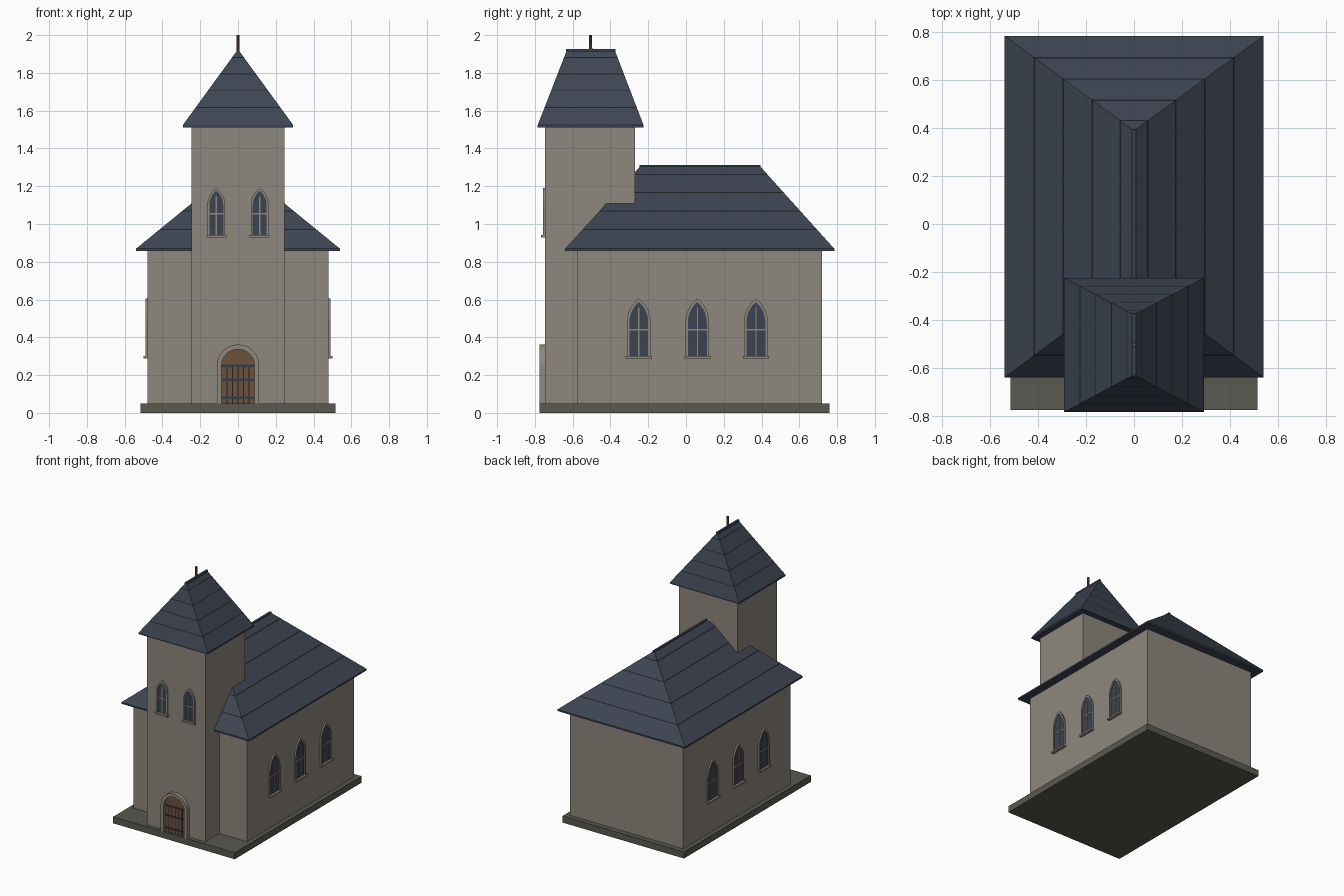
import bpy, bmesh, math

if "Cube" in bpy.data.objects:
    bpy.data.objects.remove(bpy.data.objects["Cube"])


def material(name, rgb):
    m = bpy.data.materials.new(name)
    m.diffuse_color = (*rgb, 1)
    m.use_nodes = True
    m.node_tree.nodes["Principled BSDF"].inputs["Base Color"].default_value = m.diffuse_color
    return m


WALL = material("wall stone", (0.27, 0.245, 0.205))
TRIM = material("trim stone", (0.28, 0.255, 0.21))
BASE = material("plinth stone", (0.10, 0.10, 0.082))
ROOF = material("roof slate", (0.048, 0.06, 0.085))
GAP = material("course shadow", (0.012, 0.014, 0.02))
GLASS = material("window glass", (0.045, 0.056, 0.082))
WOOD = material("door wood", (0.15, 0.085, 0.045))
IRON = material("iron", (0.035, 0.045, 0.065))


def finish(name, bm, mats, loc=(0, 0, 0), rot=0):
    bmesh.ops.recalc_face_normals(bm, faces=bm.faces)
    me = bpy.data.meshes.new(name)
    bm.to_mesh(me)
    bm.free()
    for m in mats:
        me.materials.append(m)
    ob = bpy.data.objects.new(name, me)
    ob.location, ob.rotation_euler = loc, (0, 0, rot)
    bpy.context.collection.objects.link(ob)
    return ob


def box(name, x0, x1, y0, y1, z0, z1, mat, loc=(0, 0, 0), rot=0):
    bm = bmesh.new()
    bmesh.ops.create_cube(bm, size=1)
    for v in bm.verts:
        v.co = ((x0 + x1) / 2 + v.co.x * (x1 - x0),
                (y0 + y1) / 2 + v.co.y * (y1 - y0),
                (z0 + z1) / 2 + v.co.z * (z1 - z0))
    return finish(name, bm, [mat], loc, rot)


def hip_roof(name, hx, y0, y1, r0, r1, z0, z1, lip=0.012):
    """Hipped roof with an eave lip and thin dark lines between slate courses."""
    bm = bmesh.new()

    def ring(t, z):
        x = hx + (0.002 - hx) * t
        a, b = y0 + (r0 - y0) * t, y1 + (r1 - y1) * t
        return [bm.verts.new(p) for p in
                ((-x, a, z), (x, a, z), (x, b, z), (-x, b, z))]

    steps = [(0, 0)]
    for t in (0.225, 0.45, 0.675, 0.89):
        steps += [(t, 0), (t + 0.012, 1)]
    steps.append((1, 0))
    low = ring(0, z0)
    bm.faces.new(low)
    for t, dark in steps:
        high = ring(t, z0 + lip + (z1 - z0 - lip) * t)
        for i in range(4):
            j = (i + 1) % 4
            f = bm.faces.new((low[i], low[j], high[j], high[i]))
            f.material_index = dark
        low = high
    bm.faces.new(low)
    finish(name, bm, [ROOF, GAP])
    box(name + "_ridge_cap", -0.008, 0.008, r0 - 0.005, r1 + 0.005, z1 - 0.01, z1 + 0.004, ROOF)


def arch(w, z0, spring, apex, n=7):
    """Arch outline; round if apex - spring equals w, pointed if taller."""
    a = apex - spring
    r = (w * w + a * a) / (2 * w)
    end = math.atan2(a, r - w)
    right = [(w - r + r * math.cos(end * i / n), spring + r * math.sin(end * i / n))
             for i in range(n + 1)]
    right = [(w, z0)] + right
    return right + [(-x, z) for x, z in reversed(right[:-1])]


def arch_plate(name, outline, depth, mat, loc, rot):
    bm = bmesh.new()
    f = bm.faces.new([bm.verts.new((x, 0, z)) for x, z in outline])
    e = bmesh.ops.extrude_face_region(bm, geom=[f])["geom"]
    bmesh.ops.translate(bm, vec=(0, -depth, 0),
                        verts=[v for v in e if isinstance(v, bmesh.types.BMVert)])
    return finish(name, bm, [mat], loc, rot)


def arch_frame(name, outer, inner, depth, mat, loc, rot):
    bm = bmesh.new()
    rows = [[bm.verts.new(p) for p in
             ((a, 0, b), (a, -depth, b), (c, -depth, d), (c, 0, d))]
            for (a, b), (c, d) in zip(outer, inner)]
    for p, q in zip(rows, rows[1:]):
        for i in range(4):
            j = (i + 1) % 4
            bm.faces.new((p[i], p[j], q[j], q[i]))
    bm.faces.new(rows[0])
    bm.faces.new(rows[-1])
    return finish(name, bm, [mat], loc, rot)


def window(name, w, rim, z0, spring, apex, bar_z, loc, rot):
    iw, top = w - rim, apex - rim * 1.4
    arch_frame(name + "_frame", arch(w, z0, spring, apex),
               arch(iw, z0, spring, top), 0.011, TRIM, loc, rot)
    arch_plate(name + "_glass", arch(iw, z0, spring, top), 0.004, GLASS, loc, rot)
    box(name + "_mullion", -0.003, 0.003, -0.008, 0, z0, top - 0.03, TRIM, loc, rot)
    box(name + "_transom", -iw, iw, -0.008, 0, bar_z - 0.004, bar_z + 0.004, TRIM, loc, rot)
    box(name + "_sill", -w - 0.006, w + 0.006, -0.021, 0, z0 - 0.011, z0 + 0.002, TRIM, loc, rot)


# Masses
box("plinth", -0.515, 0.515, -0.775, 0.76, 0, 0.05, BASE)
box("nave_walls", -0.48, 0.48, -0.577, 0.72, 0.05, 0.865, WALL)
box("tower_walls", -0.247, 0.247, -0.747, -0.27, 0.05, 1.52, WALL)

# Roofs and finial
hip_roof("nave_roof", 0.54, -0.64, 0.785, -0.24, 0.39, 0.857, 1.308)
hip_roof("tower_roof", 0.292, -0.785, -0.225, -0.63, -0.378, 1.512, 1.922)
bm = bmesh.new()
bmesh.ops.create_cone(bm, cap_ends=True, segments=8, radius1=0.009, radius2=0.008, depth=0.1)
finish("finial", bm, [WOOD], (0, -0.505, 1.95))

# Windows
for side, label in ((1, "right"), (-1, "left")):
    for i, y in enumerate((-0.25, 0.06, 0.37)):
        window(f"nave_window_{label}_{i + 1}", 0.063, 0.013, 0.30, 0.48, 0.605, 0.44,
               (side * 0.48, y, 0), side * math.pi / 2)
    window(f"tower_window_{label}", 0.047, 0.01, 0.94, 1.10, 1.19, 1.055,
           (side * 0.115, -0.747, 0), 0)

# Door with arch surround, plank joints and iron bands
at = (0, -0.747, 0)
arch_frame("door_surround", arch(0.112, 0.05, 0.25, 0.362, 8),
           arch(0.087, 0.05, 0.25, 0.337, 8), 0.029, TRIM, at, 0)
arch_plate("door", arch(0.087, 0.05, 0.25, 0.337, 8), 0.012, WOOD, at, 0)
for i in range(-2, 3):
    x = i * 0.029
    box("door_plank_joint", x - 0.002, x + 0.002, -0.014, -0.01, 0.05, 0.25, GAP, at)
for z in (0.08, 0.175, 0.25):
    box("door_band", -0.084, 0.084, -0.018, -0.01, z - 0.006, z + 0.006, IRON, at)
